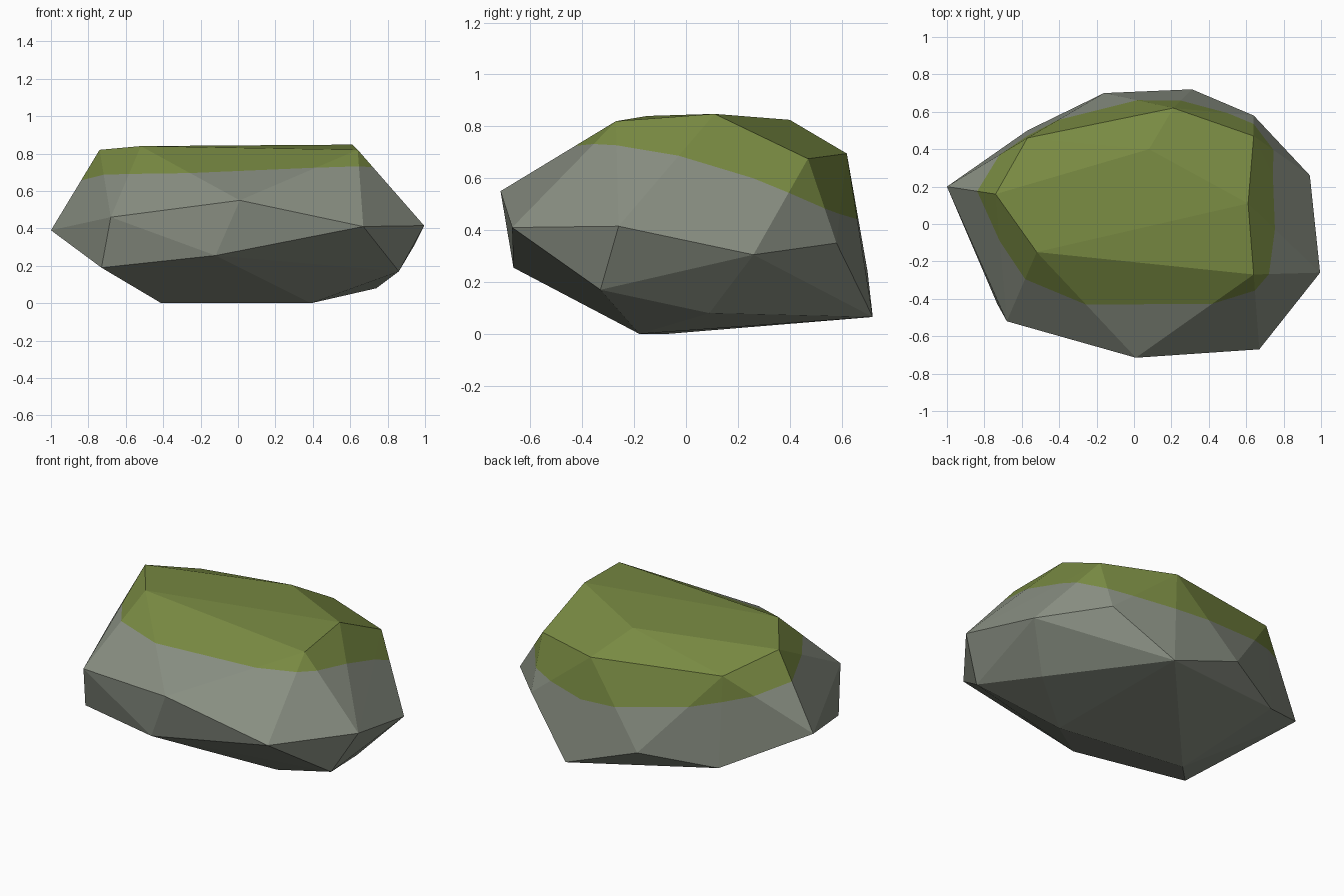
import bpy
import bmesh

cube = bpy.data.objects.get("Cube")
if cube:
    bpy.data.objects.remove(cube)


def make_material(name, rgb):
    mat = bpy.data.materials.new(name)
    mat.use_nodes = True
    colour = (*rgb, 1.0)
    mat.diffuse_color = colour
    bsdf = mat.node_tree.nodes["Principled BSDF"]
    bsdf.inputs["Base Color"].default_value = colour
    bsdf.inputs["Roughness"].default_value = 0.9
    return mat


# Corners of the boulder, ring by ring
crown = [(-.74, .16, .82), (-.52, -.15, .84), (.64, -.27, .82), (.61, .11, .848),
         (.64, .47, .675), (.21, .62, .695), (-.57, .46, .726), (.08, .40, .825)]
girdle = [(-1, .20, .39), (-.68, -.52, .46), (.01, -.715, .55), (.67, -.67, .41),
          (.995, -.26, .415), (.94, .26, .305), (.64, .58, .35)]
foot = [(-.73, -.43, .19), (-.12, -.665, .255), (.86, -.33, .17), (.74, .09, .08),
        (.31, .72, .065), (-.16, .70, .24), (-.57, .50, .18)]
base = [(-.41, -.07, 0), (.39, -.18, 0)]


def above_moss_line(p):
    """Positive where moss grows: the line dips towards the back."""
    return p.z - (.68 - .17 * p.y - .25 * p.y ** 2 - .1 * p.x * p.y)


def crossing(a, b):
    """Fraction along a-b where the moss line crosses."""
    low, high = 0.0, 1.0
    start = above_moss_line(a) > 0
    for _ in range(20):
        mid = (low + high) / 2
        if (above_moss_line(a.lerp(b, mid)) > 0) == start:
            low = mid
        else:
            high = mid
    return low


# Wrap the corners in a faceted shell
bm = bmesh.new()
for point in crown + girdle + foot + base:
    bm.verts.new(point)
hull = bmesh.ops.convex_hull(bm, input=bm.verts[:])
bmesh.ops.delete(bm, geom=[v for v in bm.verts if not v.link_faces], context='VERTS')

# Cut the moss line into the facets
line_verts = set()
for edge in bm.edges[:]:
    a, b = edge.verts
    if (above_moss_line(a.co) > 0) != (above_moss_line(b.co) > 0):
        line_verts.add(bmesh.utils.edge_split(edge, a, crossing(a.co, b.co))[1])
for face in bm.faces[:]:
    ends = [v for v in face.verts if v in line_verts]
    if len(ends) == 2:
        bmesh.utils.face_split(face, ends[0], ends[1])

# Moss above the line, stone below
for face in bm.faces:
    face.smooth = False
    height = sum(above_moss_line(v.co) for v in face.verts if v not in line_verts)
    face.material_index = 1 if height > 0 else 0
bmesh.ops.recalc_face_normals(bm, faces=bm.faces[:])

mesh = bpy.data.meshes.new("mossy_boulder")
bm.to_mesh(mesh)
bm.free()
mesh.materials.append(make_material("grey stone", (.25, .275, .225)))
mesh.materials.append(make_material("green moss", (.19, .255, .055)))
boulder = bpy.data.objects.new("mossy_boulder", mesh)
bpy.context.collection.objects.link(boulder)
